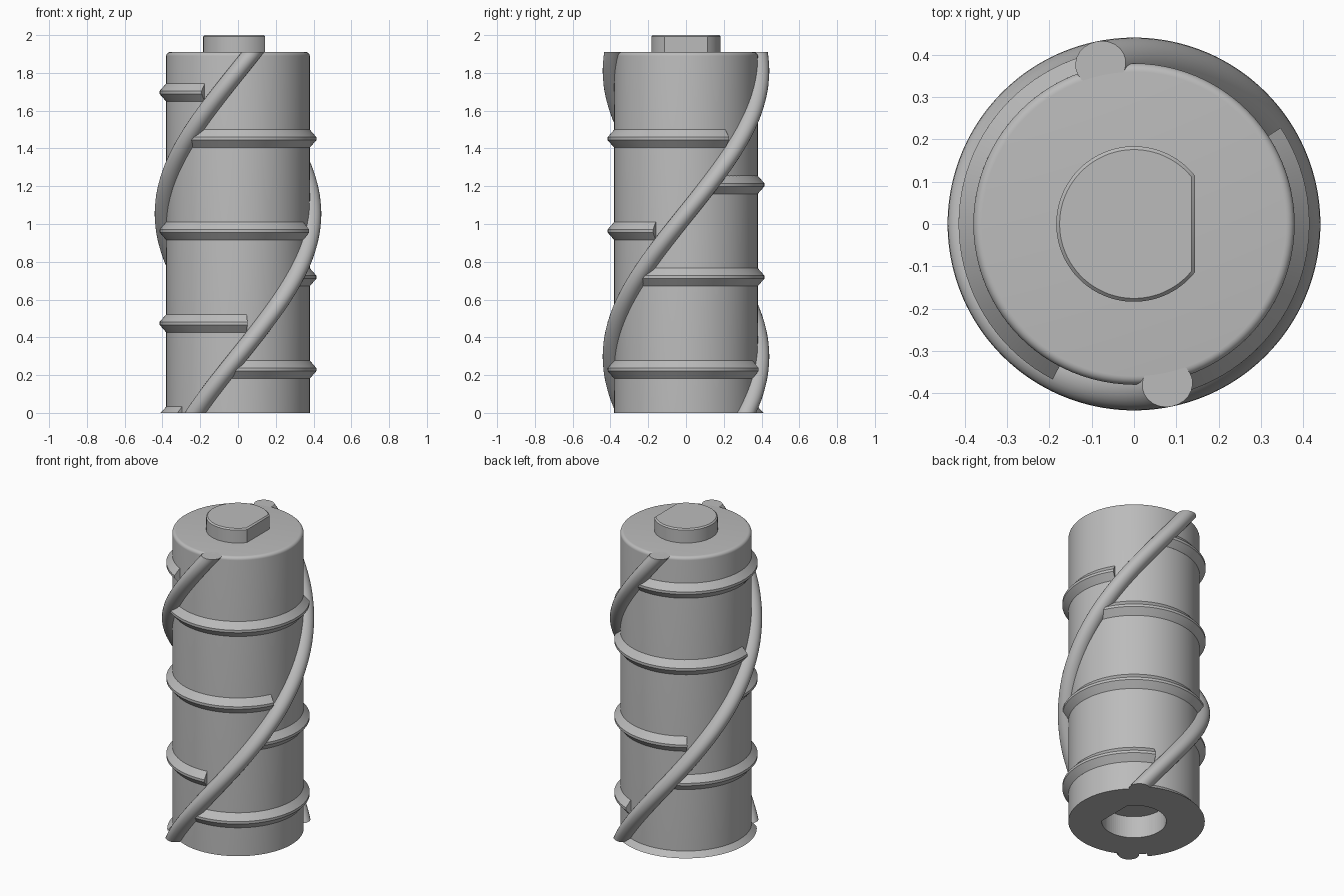
import bpy, bmesh, math
from math import cos, sin, radians, pi

if "Cube" in bpy.data.objects:
    bpy.data.objects.remove(bpy.data.objects["Cube"])

grey = bpy.data.materials.new("plain_grey")
grey.diffuse_color = (0.5, 0.5, 0.5, 1)
grey.use_nodes = True
grey.node_tree.nodes["Principled BSDF"].inputs["Base Color"].default_value = grey.diffuse_color

BODY_R, BODY_TOP = 0.38, 1.91


def loft(name, rings):
    """Join equal-length point rings into a closed, capped solid."""
    bm = bmesh.new()
    loops = [[bm.verts.new(p) for p in ring] for ring in rings]
    n = len(loops[0])
    for a, b in zip(loops, loops[1:]):
        for i in range(n):
            j = (i + 1) % n
            bm.faces.new((a[i], a[j], b[j], b[i]))
    bm.faces.new(loops[0][::-1])
    bm.faces.new(loops[-1])
    bmesh.ops.recalc_face_normals(bm, faces=bm.faces)
    mesh = bpy.data.meshes.new(name)
    bm.to_mesh(mesh)
    bm.free()
    mesh.materials.append(grey)
    obj = bpy.data.objects.new(name, mesh)
    bpy.context.collection.objects.link(obj)
    return obj


def smooth(obj):
    bpy.ops.object.select_all(action='DESELECT')
    obj.select_set(True)
    bpy.context.view_layer.objects.active = obj
    bpy.ops.object.shade_smooth_by_angle(angle=radians(30))


def circle(r, z, n=96):
    return [(r * cos(2 * pi * i / n), r * sin(2 * pi * i / n), z) for i in range(n)]


def d_shape(r, flat, z, n=64):
    """Circle cut by a flat side facing +x."""
    a = math.acos(flat / r)
    return [(r * cos(t), r * sin(t), z)
            for t in (a + (2 * pi - 2 * a) * i / n for i in range(n + 1))]


def rod_angle(z):
    """Angle of the first spiral rod at a height; the second is opposite."""
    return radians(-125.5 + 119 * z)


# Body: cylinder with a rounded top edge
F = 0.02
body = loft("body", [circle(BODY_R, 0)] + [
    circle(BODY_R - F + F * cos(t), BODY_TOP - F + F * sin(t))
    for t in (pi / 2 * i / 6 for i in range(7))])

# Keyed socket in the underside
cutter = loft("socket_cutter", [d_shape(0.187, 0.147, -0.1), d_shape(0.187, 0.147, 0.14)])
cutter.hide_render = True
cutter.hide_viewport = True
cut = body.modifiers.new("socket", 'BOOLEAN')
cut.operation = 'DIFFERENCE'
cut.solver = 'EXACT'
cut.object = cutter
smooth(body)

# Keyed peg on top with a small chamfer
smooth(loft("top_peg", [d_shape(0.184, 0.144, BODY_TOP - 0.02),
                        d_shape(0.184, 0.144, 1.992),
                        d_shape(0.176, 0.136, 2.0)]))

# Two opposite spiral rods with elliptical level sections
for k in range(2):
    rings = []
    for s in range(97):
        z = BODY_TOP * s / 96
        a = rod_angle(z) + k * pi
        ring = []
        for i in range(24):
            t = 2 * pi * i / 24
            u, v = 0.387 + 0.054 * cos(t), 0.06 * sin(t)
            ring.append((u * cos(a) - v * sin(a), u * sin(a) + v * cos(a), z))
        rings.append(ring)
    smooth(loft(f"spiral_rod_{k + 1}", rings))

# Half-ring ribs, alternating sides, each stopping short of the next rod
for k in range(8):
    zc = -0.015 + 0.2445 * k
    if k == 0:  # lowest rib is cut level with the base
        profile = [(0.36, 0), (0.41, 0), (BODY_R, 0.033), (0.36, 0.033)]
    else:
        profile = [(0.36, zc - 0.048), (BODY_R, zc - 0.048), (0.415, zc - 0.008),
                   (0.415, zc + 0.008), (BODY_R, zc + 0.048), (0.36, zc + 0.048)]
    start = rod_angle(zc) + (pi if k % 2 == 0 else 0)
    sweep = radians(166)
    rings = [[(r * cos(a), r * sin(a), z) for r, z in profile]
             for a in (start + sweep * i / 48 for i in range(49))]
    smooth(loft(f"rib_{k + 1}", rings))
